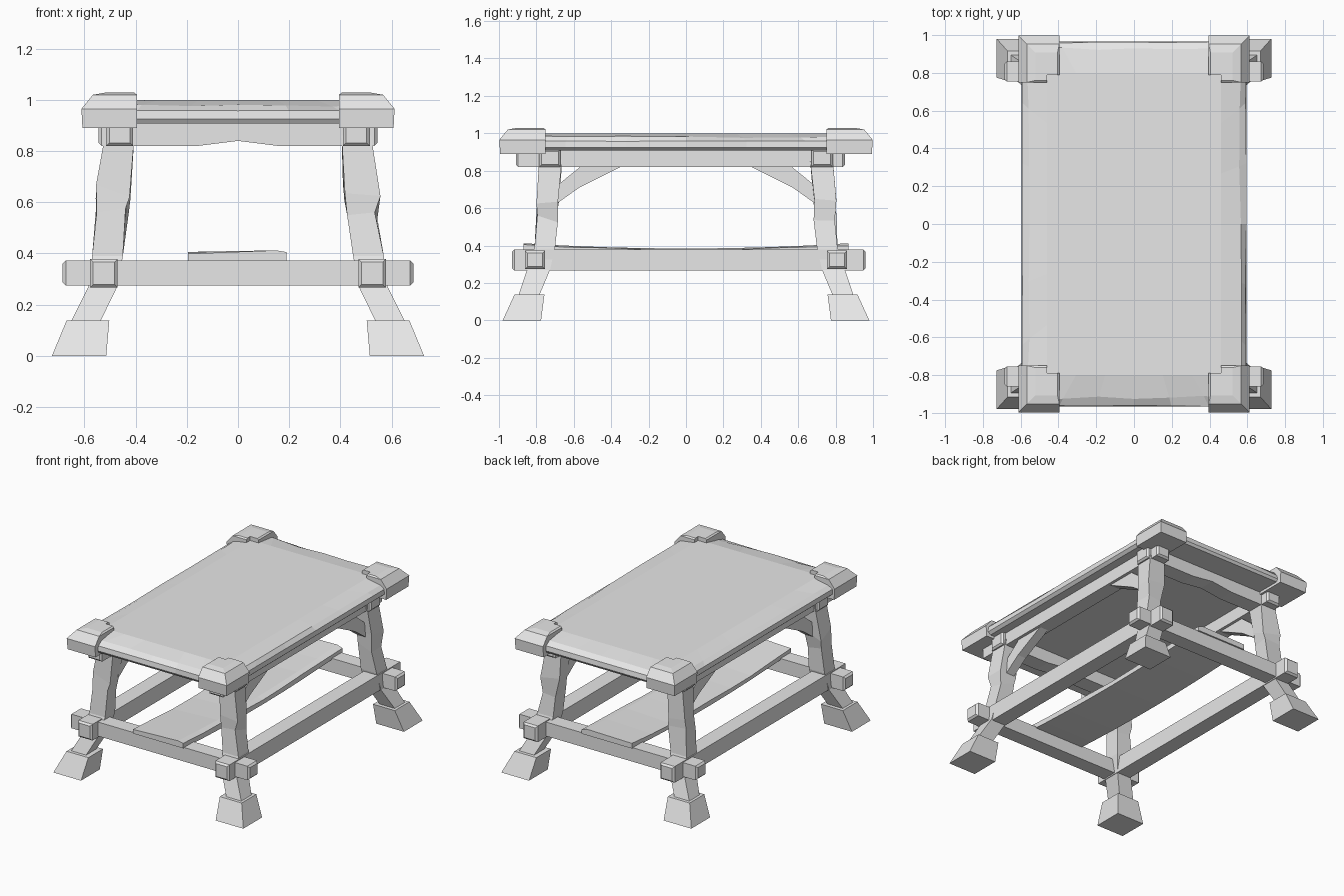
import bpy, bmesh, random
from mathutils import Vector

random.seed(4)
cube = bpy.data.objects.get("Cube")
if cube:
    bpy.data.objects.remove(cube, do_unlink=True)

grey = bpy.data.materials.new("plain grey")
grey.use_nodes = True
colour = (0.8, 0.8, 0.8, 1)
grey.diffuse_color = colour
grey.node_tree.nodes["Principled BSDF"].inputs["Base Color"].default_value = colour


def loft(name, rings):
    """Skin a stack of equal-length point rings and cap both ends."""
    bm = bmesh.new()
    rows = [[bm.verts.new(p) for p in ring] for ring in rings]
    n = len(rows[0])
    for a, b in zip(rows, rows[1:]):
        for i in range(n):
            j = (i + 1) % n
            bm.faces.new((a[i], a[j], b[j], b[i]))
    bm.faces.new(rows[0])
    bm.faces.new(rows[-1])
    bmesh.ops.recalc_face_normals(bm, faces=bm.faces)
    mesh = bpy.data.meshes.new(name)
    bm.to_mesh(mesh)
    bm.free()
    mesh.materials.append(grey)
    obj = bpy.data.objects.new(name, mesh)
    bpy.context.collection.objects.link(obj)
    return obj


def rect(x0, x1, y0, y1, z):
    return [Vector(p) for p in ((x0, y0, z), (x1, y0, z), (x1, y1, z), (x0, y1, z))]


def beam(name, axis, start, end, side, z0, z1, dent=0.0):
    """Squared timber along x or y with worn ends and an optional dent below."""
    s0, s1 = side
    c, m = 0.012, (start + end) / 2
    stations = [(start, c, 0), (start + c, 0, 0), (m - 0.16, 0, 0),
                (m, 0, dent), (m + 0.16, 0, 0), (end - c, 0, 0), (end, c, 0)]
    rings = []
    for t, k, d in stations:
        section = ((s0 + k, z0 + k + d), (s1 - k, z0 + k + d), (s1 - k, z1 - k), (s0 + k, z1 - k))
        rings.append([Vector((t, s, z) if axis == "x" else (s, t, z)) for s, z in section])
    return loft(name, rings)


# Table top with worn, gently domed edges
def slab_ring(hx, hy, z, wear, n=6):
    corners = [(-hx, -hy), (hx, -hy), (hx, hy), (-hx, hy)]
    ring = []
    for k in range(4):
        a, b = Vector(corners[k]), Vector(corners[(k + 1) % 4])
        for i in range(n):
            p = a.lerp(b, i / n)
            r = random.random() * wear if i else 0
            ring.append(Vector((p.x * (1 - r), p.y * (1 - r), z - r * 0.4)))
    return ring


loft("table_top", [slab_ring(0.575, 0.955, 0.908, 0), slab_ring(0.595, 0.967, 0.925, 0),
                   slab_ring(0.595, 0.967, 0.96, 0.01), slab_ring(0.57, 0.935, 0.985, 0.03),
                   slab_ring(0.46, 0.80, 1.0, 0)])

# Long and cross timbers
for sx, lr in ((1, "left"), (-1, "right")):
    beam(lr + "_top_rail", "y", -0.91, 0.85, sorted((sx * 0.41, sx * 0.515)), 0.82, 0.912)
    beam(lr + "_stretcher", "y", -0.93, 0.96, sorted((sx * 0.47, sx * 0.578)), 0.266, 0.378)
for sy, fb in ((-1, "front"), (1, "back")):
    beam(fb + "_top_rail", "x", -0.545, 0.545, sorted((sy * 0.67, sy * 0.785)), 0.82, 0.915, 0.02)
    beam(fb + "_stretcher", "x", -0.685, 0.685, sorted((sy * 0.755, sy * 0.86)), 0.275, 0.372)

# Corner cap outline: square with a stepped inner corner
def cap_ring(out, z, inner=0.0):
    x, y = 0.612 - out, 0.998 - out
    pts = ((x, y), (0.395 + inner, y), (0.395 + inner, 0.79), (0.46, 0.79),
           (0.46, 0.75 + inner), (x, 0.75 + inner))
    return [Vector((a, b, z)) for a, b in pts]


# Leg stations: inner x, outer x, inner y, outer y, height
LEG = [(0.545, 0.66, 0.79, 0.90, 0.12), (0.472, 0.585, 0.727, 0.85, 0.27),
       (0.45, 0.57, 0.70, 0.81, 0.39), (0.435, 0.545, 0.69, 0.80, 0.55),
       (0.42, 0.545, 0.68, 0.80, 0.64), (0.405, 0.52, 0.663, 0.785, 0.86)]

for sx, lr in ((1, "left"), (-1, "right")):
    for sy, fb in ((-1, "front"), (1, "back")):
        corner = fb + "_" + lr

        def place(rings):
            return [[Vector((p.x * sx, p.y * sy, p.z)) for p in r] for r in rings]

        loft(corner + "_cap", place([cap_ring(0.004, 0.89), cap_ring(0, 0.965),
                                     cap_ring(0.045, 1.02), cap_ring(0.09, 1.028, 0.01)]))

        # Leg, kicked outwards below the stretchers, with knocked middle rings
        rings = [rect(*station) for station in LEG]
        for ring in rings[3:5]:
            for p in ring:
                p.x += random.uniform(-0.012, 0.012)
                p.y += random.uniform(-0.008, 0.008)
                p.z += random.uniform(-0.03, 0.03)
        loft(corner + "_leg", place(rings))

        # Flared foot block
        loft(corner + "_foot", place([rect(0.515, 0.727, 0.775, 0.98, 0),
                                      rect(0.503, 0.67, 0.757, 0.917, 0.138)]))

        # Knee brace from leg to long rail
        profile = ((0.69, 0.625), (0.57, 0.71), (0.34, 0.825), (0.56, 0.825), (0.69, 0.72))
        loft(corner + "_brace", place([[Vector((x, y, z)) for y, z in profile]
                                       for x in (0.43, 0.495)]))

# Sagging shelf resting on the cross stretchers
rings = []
for i in range(9):
    t = i / 4 - 1
    z = 0.37 + 0.035 * (t * t - 1) * 0.8
    warp = random.uniform(-0.006, 0.006)
    y = t * 0.87
    rings.append([Vector(p) for p in ((-0.195, y, z), (0.19, y, z),
                                      (0.19, y, z + 0.034 + warp), (0.15, y, z + 0.042),
                                      (-0.195, y, z + 0.03 - warp))])
loft("shelf", rings)
